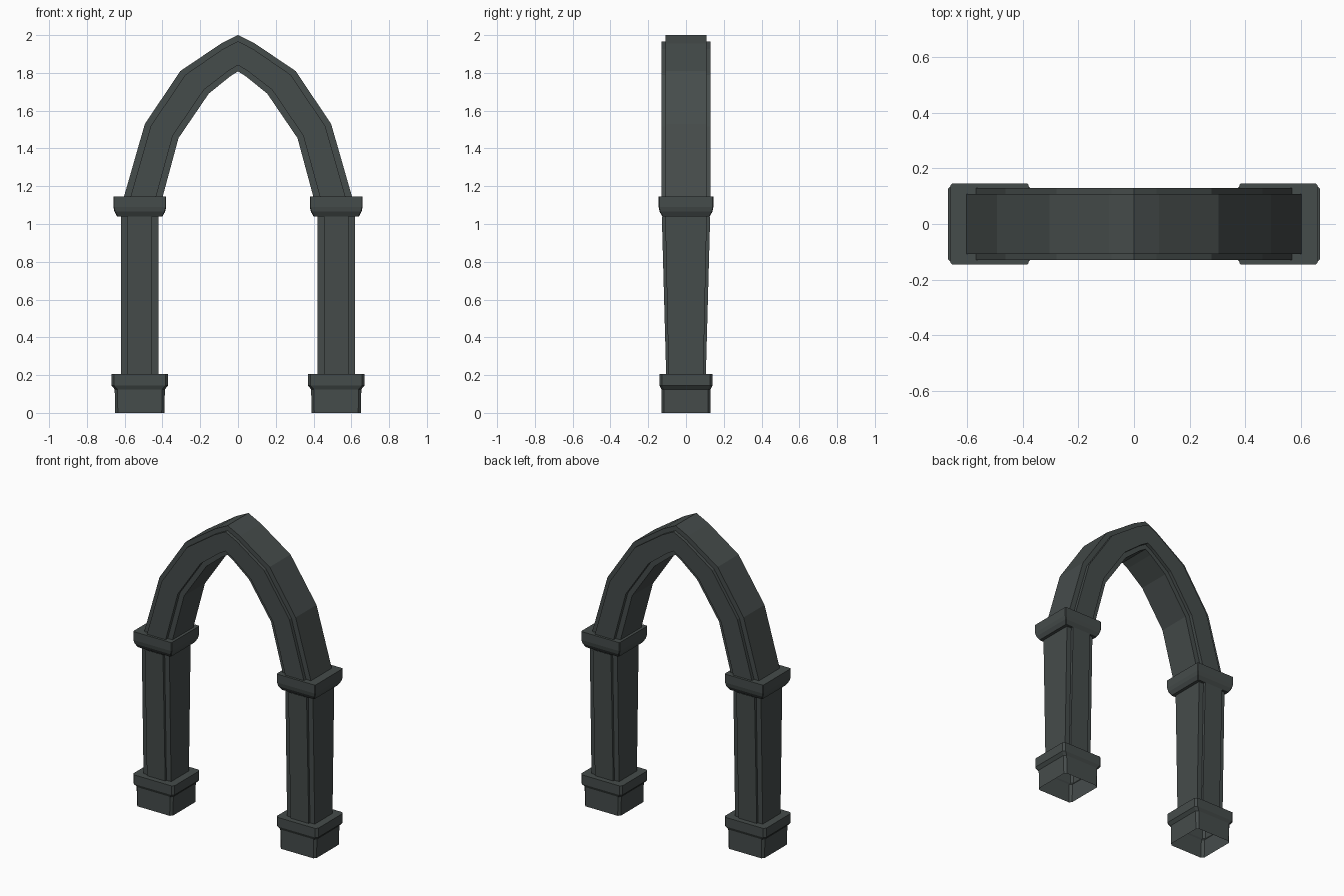
import bpy, bmesh

if "Cube" in bpy.data.objects:
    bpy.data.objects.remove(bpy.data.objects["Cube"])

stone = bpy.data.materials.new("dark grey stone")
stone.diffuse_color = (0.06, 0.072, 0.070, 1)
stone.use_nodes = True
stone.node_tree.nodes["Principled BSDF"].inputs["Base Color"].default_value = stone.diffuse_color


def loft(name, rings, cap_start=False, cap_end=False):
    """Skin a list of equal-length closed rings."""
    bm = bmesh.new()
    vs = [[bm.verts.new(p) for p in ring] for ring in rings]
    n = len(vs[0])
    for a, b in zip(vs, vs[1:]):
        for i in range(n):
            j = (i + 1) % n
            bm.faces.new((a[i], a[j], b[j], b[i]))
    if cap_start:
        bm.faces.new(vs[0][::-1])
    if cap_end:
        bm.faces.new(vs[-1])
    bmesh.ops.recalc_face_normals(bm, faces=bm.faces)
    me = bpy.data.meshes.new(name)
    bm.to_mesh(me)
    bm.free()
    me.materials.append(stone)
    ob = bpy.data.objects.new(name, me)
    bpy.context.collection.objects.link(ob)
    return ob


def block_ring(cx, hx, hy, z, c=0.014):
    """Rectangle with clipped corners."""
    pts = [(hx, hy - c), (hx - c, hy), (c - hx, hy), (-hx, hy - c),
           (-hx, c - hy), (c - hx, -hy), (hx - c, -hy), (hx, c - hy)]
    return [(cx + x, y, z) for x, y in pts]


def section(edge, y0, y1):
    """Cross-section with a raised strip front and back; t runs 0..1 across."""
    half = [(0, -y0), (edge, -y0), (edge, -y1),
            (1 - edge, -y1), (1 - edge, -y0), (1, -y0)]
    return half + [(t, -y) for t, y in reversed(half)]


# pillars
for side, s in (("left", -1), ("right", 1)):
    cx = 0.52 * s
    loft(side + "_base",
         [block_ring(cx, hx, hy, z) for hx, hy, z in
          ((0.13, 0.13, 0), (0.133, 0.13, 0.125), (0.15, 0.14, 0.145), (0.15, 0.14, 0.205))],
         cap_end=True)
    loft(side + "_shaft",
         [[(cx - 0.10 + 0.20 * t, y, z) for t, y in section(0.17, y0, y1)]
          for y0, y1, z in ((0.092, 0.105, 0.20), (0.11, 0.128, 1.04))])
    loft(side + "_capital",
         [block_ring(cx, hx, hy, z, 0.004) for hx, hy, z in
          ((0.12, 0.125, 1.04), (0.134, 0.14, 1.065), (0.14, 0.145, 1.09), (0.14, 0.145, 1.145))],
         cap_start=True, cap_end=True)

# pointed arch: outer and inner rail points for the right half
outer = [(0.605, 1.14), (0.493, 1.53), (0.305, 1.81), (0.09, 1.955), (0, 2.0)]
inner = [(0.40, 1.14), (0.315, 1.455), (0.155, 1.69), (0.04, 1.783), (0, 1.808)]
rails = list(zip(outer, inner))
rails += [((-a[0], a[1]), (-b[0], b[1])) for a, b in rails[-2::-1]]
loft("pointed_arch",
     [[(a[0] + (b[0] - a[0]) * t, y, a[1] + (b[1] - a[1]) * t)
       for t, y in section(0.17, 0.108, 0.13)] for a, b in rails])
